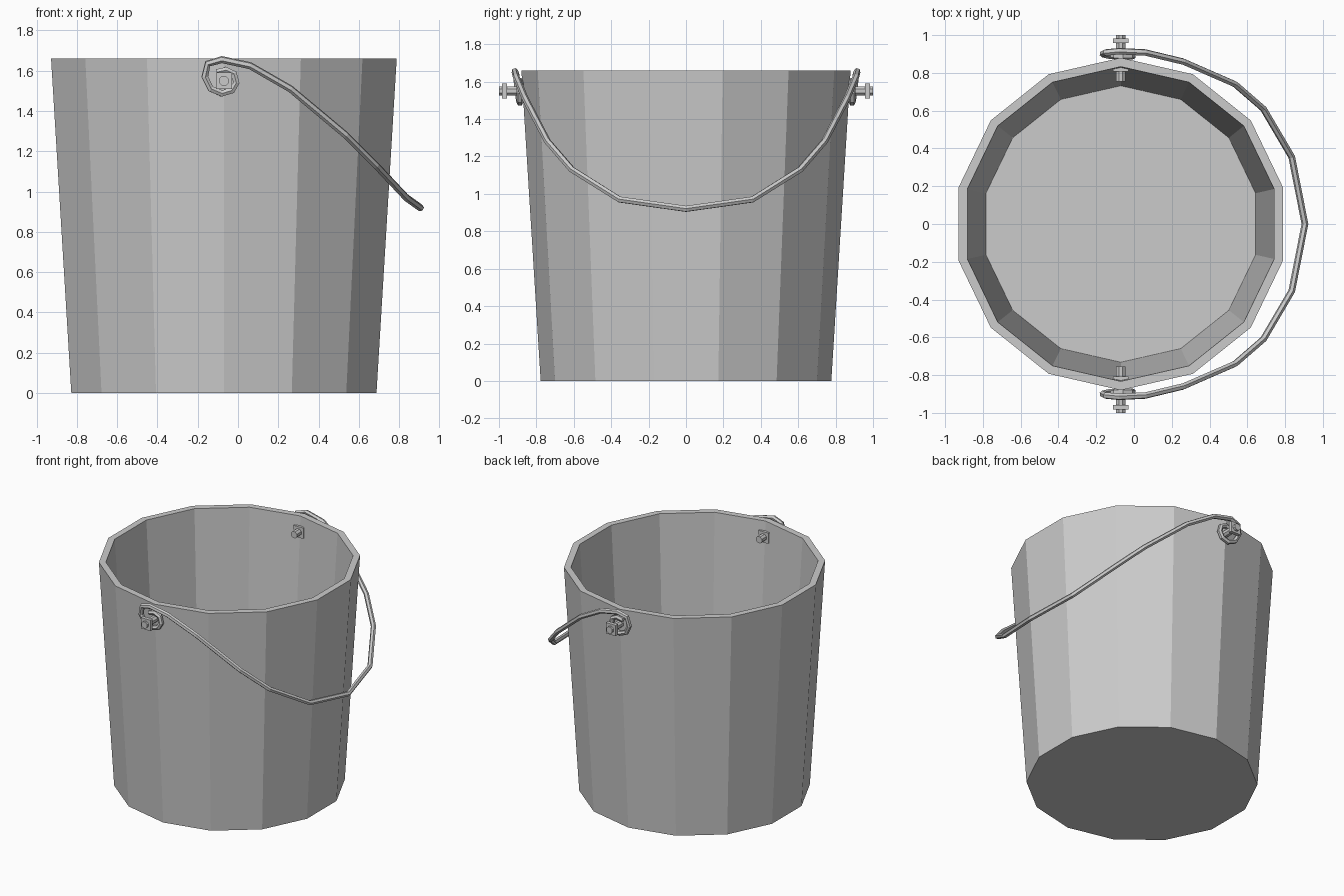
import bpy, bmesh, math
from mathutils import Matrix

if "Cube" in bpy.data.objects:
    bpy.data.objects.remove(bpy.data.objects["Cube"])

CX = -0.07       # bucket axis
BOLT_Z = 1.55


def finish(bm, name):
    bmesh.ops.recalc_face_normals(bm, faces=bm.faces)
    me = bpy.data.meshes.new(name)
    bm.to_mesh(me)
    bm.free()
    ob = bpy.data.objects.new(name, me)
    bpy.context.collection.objects.link(ob)
    return ob


# Bucket shell: 14-sided rings, outer base -> rim -> inner floor
def bucket():
    n = 14
    bm = bmesh.new()
    rings = []
    for r, z in [(0.777, 0), (0.88, 1.66), (0.833, 1.66), (0.732, 0.05)]:
        angles = [math.pi / 2 + 2 * math.pi * i / n for i in range(n)]
        rings.append([bm.verts.new((CX + r * math.cos(a), r * math.sin(a), z))
                      for a in angles])
    for a, b in zip(rings, rings[1:]):
        for i in range(n):
            j = (i + 1) % n
            bm.faces.new((a[i], a[j], b[j], b[i]))
    bm.faces.new(rings[0])
    bm.faces.new(rings[-1])
    finish(bm, "bucket")


# Bolt: octagonal rod with square nuts outside and inside the wall
def bolt(side, name):
    bm = bmesh.new()
    rot = Matrix.Rotation(math.pi / 2, 4, 'X')

    def cyl(y0, y1, r, seg, turn=0):
        m = (Matrix.Translation((CX, side * (y0 + y1) / 2, BOLT_Z)) @ rot
             @ Matrix.Rotation(turn, 4, 'Z'))
        bmesh.ops.create_cone(bm, cap_ends=True, segments=seg, radius1=r,
                              radius2=r, depth=y1 - y0, matrix=m)

    cyl(0.755, 1.0, 0.026, 8, math.pi / 8)
    for y0, y1 in [(0.957, 0.983), (0.808, 0.832)]:
        # square nut
        m = (Matrix.Translation((CX, side * (y0 + y1) / 2, BOLT_Z))
             @ Matrix.Diagonal((0.08, y1 - y0, 0.08, 1)))
        bmesh.ops.create_cube(bm, size=1, matrix=m)
    finish(bm, name)


# Wire handle: curl around the bolt, then an arc to the other side
def handle():
    half = [(-0.045, 0.888, 1.607), (-0.10, 0.888, 1.60), (-0.128, 0.888, 1.55),
            (-0.10, 0.888, 1.505), (-0.045, 0.888, 1.505), (-0.012, 0.89, 1.545),
            (-0.03, 0.893, 1.60)]
    # outer curl, wound from the free end up to the arm
    half = [(-0.105, 0.888, 1.592), (-0.06, 0.888, 1.603), (-0.02, 0.888, 1.585),
            (-0.008, 0.888, 1.54), (-0.03, 0.888, 1.502), (-0.08, 0.888, 1.487),
            (-0.135, 0.893, 1.51), (-0.165, 0.900, 1.57), (-0.15, 0.908, 1.635),
            (-0.08, 0.915, 1.655), (0.06, 0.908, 1.625), (0.26, 0.86, 1.51),
            (0.535, 0.74, 1.28), (0.685, 0.61, 1.13), (0.835, 0.355, 0.97)]
    pts = half + [(0.905, 0, 0.92)] + [(x, -y, z) for x, y, z in reversed(half)]
    cu = bpy.data.curves.new("handle", 'CURVE')
    cu.dimensions = '3D'
    cu.bevel_depth = 0.018
    cu.bevel_resolution = 1
    cu.use_fill_caps = True
    sp = cu.splines.new('POLY')
    sp.points.add(len(pts) - 1)
    for p, co in zip(sp.points, pts):
        p.co = (*co, 1)
    sp.use_smooth = False
    ob = bpy.data.objects.new("handle", cu)
    bpy.context.collection.objects.link(ob)


bucket()
bolt(1, "back_bolt")
bolt(-1, "front_bolt")
handle()
